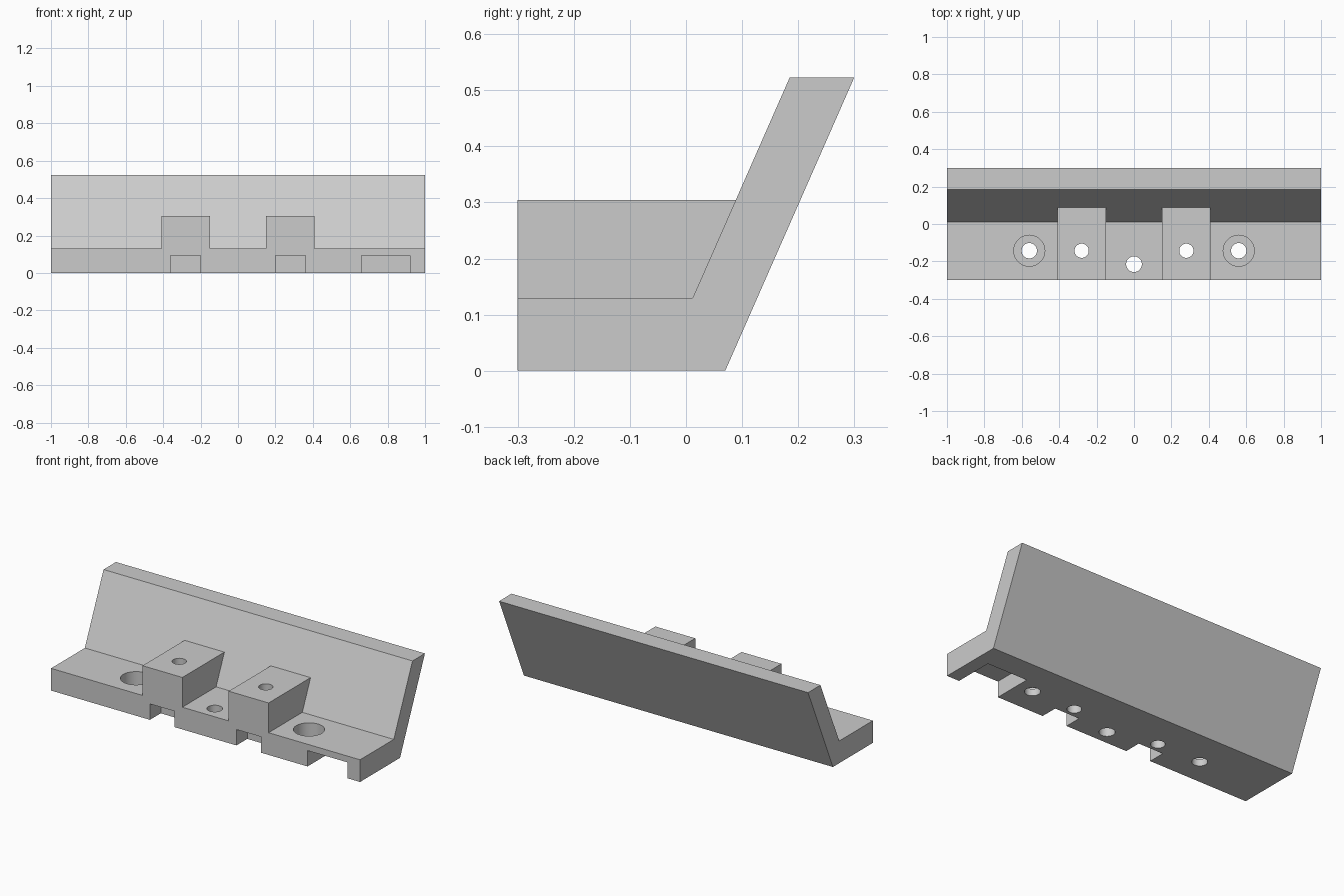
import bpy
import bmesh
from mathutils import Matrix

old = bpy.data.objects.get("Cube")
if old:
    bpy.data.objects.remove(old, do_unlink=True)

grey = bpy.data.materials.new("plain grey")
grey.use_nodes = True
colour = (0.6, 0.6, 0.6, 1)
grey.diffuse_color = colour
grey.node_tree.nodes["Principled BSDF"].inputs["Base Color"].default_value = colour


def finish(name, bm):
    bmesh.ops.recalc_face_normals(bm, faces=bm.faces)
    mesh = bpy.data.meshes.new(name)
    bm.to_mesh(mesh)
    bm.free()
    mesh.materials.append(grey)
    obj = bpy.data.objects.new(name, mesh)
    bpy.context.collection.objects.link(obj)
    return obj


def extrude_x(name, profile, x0, x1):
    """Extrude a (y, z) profile along x."""
    bm = bmesh.new()
    face = bm.faces.new([bm.verts.new((x0, y, z)) for y, z in profile])
    out = bmesh.ops.extrude_face_region(bm, geom=[face])
    verts = [v for v in out["geom"] if isinstance(v, bmesh.types.BMVert)]
    bmesh.ops.translate(bm, verts=verts, vec=(x1 - x0, 0, 0))
    return finish(name, bm)


def box(name, x0, x1, y0, y1, z0, z1):
    return extrude_x(name, [(y0, z0), (y1, z0), (y1, z1), (y0, z1)], x0, x1)


def drill(name, x, y, radius, z0, z1):
    bm = bmesh.new()
    bmesh.ops.create_cone(bm, cap_ends=True, segments=48, radius1=radius,
                          radius2=radius, depth=z1 - z0,
                          matrix=Matrix.Translation((x, y, (z0 + z1) / 2)))
    return finish(name, bm)


def combine(target, tool, operation):
    tool.hide_render = True
    mod = target.modifiers.new(operation.lower(), "BOOLEAN")
    mod.operation = operation
    mod.solver = "EXACT"
    mod.object = tool
    bpy.context.view_layer.objects.active = target
    bpy.ops.object.modifier_apply(modifier=mod.name)
    bpy.data.objects.remove(tool, do_unlink=True)


# Base plate with the leaning back wall
bracket = extrude_x("angled_bracket", [(-0.3, 0), (0.07, 0), (0.3, 0.523),
                    (0.185, 0.523), (0.012, 0.13), (-0.3, 0.13)], -1, 1)

# Raised mounting blocks
for side in (-1, 1):
    x0, x1 = sorted((side * 0.15, side * 0.408))
    combine(bracket, box("mounting_block", x0, x1, -0.3, 0.1, 0.1, 0.304), "UNION")

# Slots under the front edge: two short, one wide and deep
for x0, x1, back in ((-0.36, -0.2, -0.2), (0.2, 0.36, -0.2), (0.66, 0.92, -0.07)):
    combine(bracket, box("slot_cutter", x0, x1, -0.4, back, -0.1, 0.093), "DIFFERENCE")

# Through holes, and counterbores on the outer pair
combine(bracket, drill("hole_cutter", 0, -0.215, 0.042, -0.1, 0.5), "DIFFERENCE")
for side in (-1, 1):
    for x, radius, bottom in ((0.28, 0.038, -0.1), (0.56, 0.041, -0.1), (0.56, 0.083, 0.04)):
        combine(bracket, drill("hole_cutter", side * x, -0.143, radius, bottom, 0.5),
                "DIFFERENCE")

# Flat faces with smooth hole walls
bpy.ops.object.select_all(action="DESELECT")
bracket.select_set(True)
bpy.context.view_layer.objects.active = bracket
bpy.ops.object.shade_smooth_by_angle(angle=0.5)
